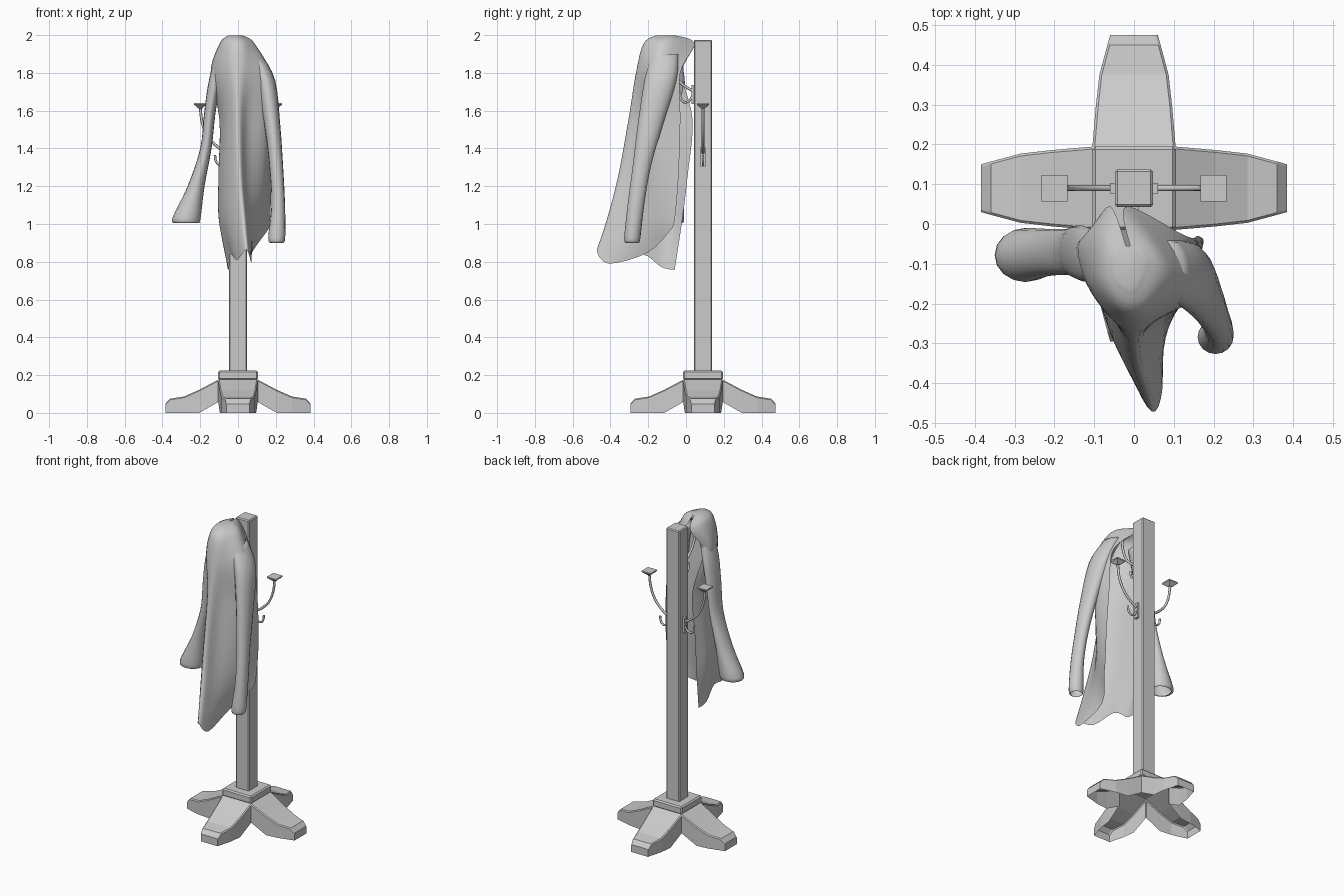
import bpy, bmesh, math
from mathutils import Vector, Matrix

if "Cube" in bpy.data.objects:
    bpy.data.objects.remove(bpy.data.objects["Cube"])

CY = 0.09  # y of the post axis


def make(name, verts, faces, smooth=False):
    me = bpy.data.meshes.new(name)
    me.from_pydata([tuple(v) for v in verts], [], faces)
    bm = bmesh.new()
    bm.from_mesh(me)
    bmesh.ops.recalc_face_normals(bm, faces=bm.faces)
    bm.to_mesh(me)
    bm.free()
    if smooth:
        me.polygons.foreach_set("use_smooth", [True] * len(me.polygons))
    ob = bpy.data.objects.new(name, me)
    bpy.context.collection.objects.link(ob)
    return ob


def box(name, size, loc, bevel=0.0):
    bpy.ops.mesh.primitive_cube_add(size=1, location=loc)
    ob = bpy.context.object
    ob.name, ob.scale = name, size
    bpy.ops.object.transform_apply(location=False, rotation=False, scale=True)
    if bevel:
        m = ob.modifiers.new("bevel", "BEVEL")
        m.width, m.segments = bevel, 1
    return ob


def spline(pts, n):
    """Smooth curve through the points, n steps per span."""
    k, out = len(pts), []
    for i in range(k - 1):
        a, b, c, d = (pts[min(max(i + j, 0), k - 1)] for j in (-1, 0, 1, 2))
        for s in range(n):
            t = s / n
            out.append(0.5 * (2 * b + (c - a) * t + (2 * a - 5 * b + 4 * c - d) * t * t
                              + (3 * b - a - 3 * c + d) * t ** 3))
    return out + [pts[-1].copy()]


def loft(name, rows, closed=False, cap=False, end_cap=False, smooth=True):
    w = len(rows[0])
    faces = []
    for i in range(len(rows) - 1):
        for j in range(w if closed else w - 1):
            k = (j + 1) % w
            faces.append((i * w + j, i * w + k, (i + 1) * w + k, (i + 1) * w + j))
    if cap:
        faces.append(tuple(range(w)))
    if end_cap:
        faces.append(tuple(range((len(rows) - 1) * w, len(rows) * w)))
    return make(name, [v for r in rows for v in r], faces, smooth)


# Post and hub
box("post", (0.095, 0.095, 1.775), (0, CY, 1.0875), 0.006)
box("base_hub", (0.21, 0.21, 0.05), (0, CY, 0.2), 0.008)

# Four feet, hollow underneath: (distance out, half width, top z, bottom z)
FOOT = [(0.1, 0.105, 0.178, 0.06), (0.206, 0.096, 0.122, 0),
        (0.285, 0.087, 0.087, 0), (0.36, 0.067, 0.075, 0), (0.385, 0.06, 0.048, 0)]
for q in range(4):
    turn = Matrix.Translation((0, CY, 0)) @ Matrix.Rotation(q * math.pi / 2, 4, 'Z')
    rows = [[turn @ Vector(p) for p in ((r, w, b), (r, w, t - 0.006), (r, w - 0.006, t),
                                        (r, 0.006 - w, t), (r, -w, t - 0.006), (r, -w, b))]
            for r, w, t, b in FOOT]
    loft(f"foot_{q + 1}", rows, end_cap=True, smooth=False)


# Coat hooks: long arm with square tip plate, small lower hook, wall plate
def rod(name, pts, radius, place):
    path = spline([Vector((x, 0, z)) for x, z in pts], 5)
    rows = []
    for i, p in enumerate(path):
        t = (path[min(i + 1, len(path) - 1)] - path[max(i - 1, 0)]).normalized()
        side = Vector((0, 1, 0))
        up = t.cross(side)
        rows.append([place @ (p + radius * (math.cos(a) * side + math.sin(a) * up))
                     for a in (k * math.pi / 4 for k in range(8))])
    loft(name, rows, True, True, True)


for label, angle, dz in (("right", 0, 0), ("left", math.pi, 0), ("front", -math.pi / 2, 0.33)):
    place = Matrix.Translation((0, CY, dz)) @ Matrix.Rotation(angle, 4, 'Z')
    rod(f"{label}_hook_arm", [(0.055, 1.375), (0.11, 1.41), (0.16, 1.465), (0.19, 1.54), (0.2, 1.62)],
        0.0075, place)
    rod(f"{label}_small_hook", [(0.055, 1.35), (0.075, 1.32), (0.1, 1.315), (0.118, 1.335), (0.122, 1.365)],
        0.0065, place)
    mount = box(f"{label}_hook_mount", (0.014, 0.026, 0.1), (0, 0, 0))
    mount.matrix_world = place @ Matrix.Translation((0.053, 0, 1.355))
    loft(f"{label}_hook_tip",
         [[place @ Vector((0.2 + sx * w, sy * w, z)) for sx, sy in ((-1, -1), (1, -1), (1, 1), (-1, 1))]
          for w, z in ((0.01, 1.612), (0.033, 1.632), (0.033, 1.64))], True, True, True, False)

# Coat body: open-backed sections from left back edge round the front fold to right back edge
BODY = [
    (1.998, [(-.02, -.055), (-.05, -.08), (-.045, -.13), (-.025, -.155), (0, -.16), (.015, -.13), (.025, -.08), (-.01, -.055)]),
    (1.955, [(-.06, .045), (-.095, -.04), (-.09, -.14), (-.05, -.205), (0, -.225), (.05, -.195), (.088, -.1), (-.02, .045)]),
    (1.8, [(-.11, -.02), (-.145, -.06), (-.12, -.15), (-.06, -.235), (0, -.265), (.065, -.235), (.165, -.16), (.13, -.03)]),
    (1.55, [(-.07, .035), (-.098, -.05), (-.085, -.14), (-.055, -.23), (0, -.305), (.055, -.24), (.16, -.17), (.16, -.03)]),
    (1.25, [(-.07, .008), (-.102, -.06), (-.095, -.15), (-.055, -.27), (.01, -.36), (.05, -.28), (.145, -.17), (.175, -.04)]),
    (1.02, [(-.06, -.02), (-.1, -.08), (-.088, -.17), (-.045, -.31), (.03, -.42), (.06, -.33), (.12, -.18), (.17, -.06)]),
]
HEM = [(-.048, -.06, .757), (-.055, -.13, .772), (-.04, -.23, .84), (-.005, -.38, .81),
       (.045, -.472, .865), (.072, -.41, .79), (.075, -.2, .85), (.16, -.08, .97)]
sections = [[Vector((x, y, z)) for x, y in pts] for z, pts in BODY] + [[Vector(p) for p in HEM]]
columns = [spline(list(c), 5) for c in zip(*sections)]
rows = [spline(list(r), 4) for r in zip(*columns)]
loft("coat_body", rows, cap=True)

# Sleeves: (x, y, z, half width x, half width y) down the arm, ending in an open cuff
SLEEVES = {
    "left_sleeve": [(-.085, -.085, 1.9, .035, .06), (-.125, -.075, 1.74, .033, .07), (-.15, -.07, 1.58, .03, .065),
                    (-.17, -.07, 1.4, .03, .058), (-.222, -.072, 1.2, .045, .06), (-.273, -.078, 1.03, .075, .068),
                    (-.27, -.078, 1.005, .062, .058)],
    "right_sleeve": [(.08, -.11, 1.9, .045, .07), (.145, -.135, 1.76, .052, .085), (.182, -.19, 1.52, .042, .066),
                     (.203, -.235, 1.3, .036, .048), (.213, -.265, 1.1, .036, .044), (.205, -.284, .93, .045, .043),
                     (.205, -.284, .9, .034, .036)],
}
for name, path in SLEEVES.items():
    rings = [[Vector((x + rx * math.cos(a), y + ry * math.sin(a), z))
              for a in (k * math.pi / 8 for k in range(16))] for x, y, z, rx, ry in path]
    cols = [spline(list(c), 4) for c in zip(*rings)]
    loft(name, [list(r) for r in zip(*cols)], True, True)
